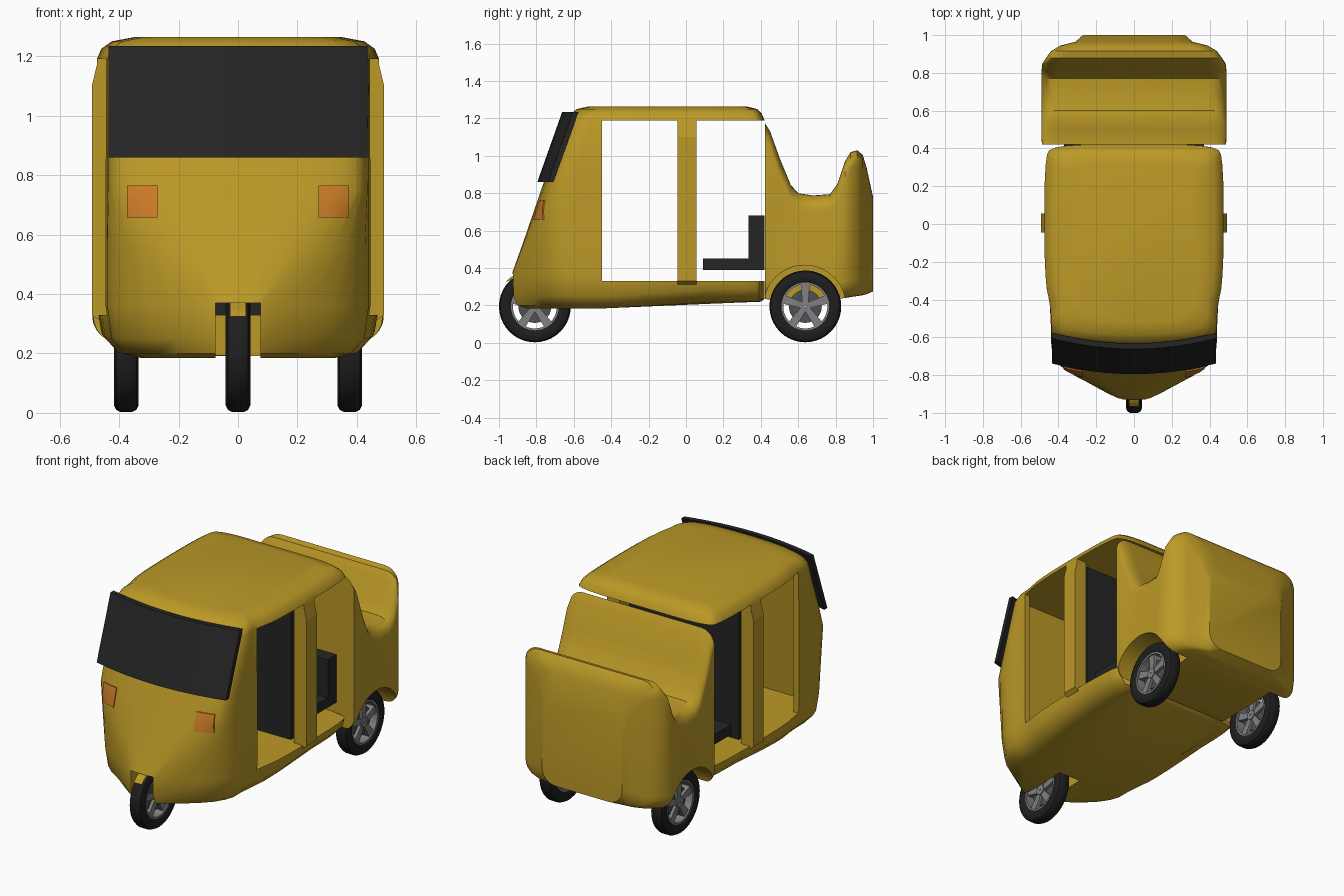
import bpy, bmesh, math
from mathutils import Vector
from mathutils.bvhtree import BVHTree

if "Cube" in bpy.data.objects:
    bpy.data.objects.remove(bpy.data.objects["Cube"])


def material(name, rgb):
    m = bpy.data.materials.new(name)
    m.use_nodes = True
    m.diffuse_color = (*rgb, 1)
    m.node_tree.nodes["Principled BSDF"].inputs["Base Color"].default_value = (*rgb, 1)
    return m


yellow = material("mustard paint", (.5, .32, .02))
black = material("black trim", (.018, .018, .018))
rubber = material("tyre rubber", (.013, .013, .013))
orange = material("orange lamp", (.6, .2, .02))
silver = material("wheel silver", (.22, .22, .23))
steel = material("dark steel", (.08, .08, .085))


def finish(name, bm, mat, smooth=True):
    bmesh.ops.recalc_face_normals(bm, faces=bm.faces)
    me = bpy.data.meshes.new(name)
    bm.to_mesh(me)
    bm.free()
    ob = bpy.data.objects.new(name, me)
    bpy.context.collection.objects.link(ob)
    me.materials.append(mat)
    if smooth:
        shade(ob)
    return ob


def select(ob):
    bpy.ops.object.select_all(action='DESELECT')
    ob.select_set(True)
    bpy.context.view_layer.objects.active = ob


def shade(ob):
    select(ob)
    bpy.ops.object.shade_smooth_by_angle(angle=math.radians(38))


def loft(bm, rings, wrap=False):
    """Skin a list of closed rings; cap the ends unless they wrap round."""
    vs = [[bm.verts.new(p) for p in r] for r in rings]
    n = len(vs[0])
    for a, b in zip(vs, vs[1:] + vs[:1] if wrap else vs[1:]):
        for i in range(n):
            j = (i + 1) % n
            bm.faces.new((a[i], a[j], b[j], b[i]))
    if not wrap:
        bm.faces.new(vs[0])
        bm.faces.new(vs[-1])


def prism(name, pts, lo, hi, mat, axis="x"):
    """Extrude a side (y,z) or front (x,z) outline along the other axis."""
    put = (lambda p, t: (t, *p)) if axis == "x" else (lambda p, t: (p[0], t, p[1]))
    bm = bmesh.new()
    loft(bm, [[put(p, t) for p in pts] for t in (lo, hi)])
    return finish(name, bm, mat, False)


def rect(a0, a1, b0, b1):
    return [(a0, b0), (a1, b0), (a1, b1), (a0, b1)]


def cut(ob, cutters):
    for c in cutters:
        mod = ob.modifiers.new("cut", 'BOOLEAN')
        mod.operation, mod.solver, mod.object = 'DIFFERENCE', 'EXACT', c
        select(ob)
        bpy.ops.object.modifier_apply(modifier=mod.name)
    for c in cutters:
        bpy.data.objects.remove(c)
    shade(ob)


def chaikin(pts, times=2):
    for _ in range(times):
        out = []
        for p, q in zip(pts, pts[1:] + pts[:1]):
            out += [p.lerp(q, .25), p.lerp(q, .75)]
        pts = out
    return pts


# Cab: stacked plan outlines, wedge nose below, flat brow above
# height, nose y, brow half width, brow y, half width, corner y, rear y
cab_levels = [
    (.185, -.88, .07, -.87, .32, -.62, .40),
    (.20, -.92, .08, -.91, .38, -.67, .42),
    (.25, -.935, .08, -.93, .425, -.71, .42),
    (.36, -.935, .09, -.93, .44, -.72, .42),
    (.55, -.87, .24, -.855, .44, -.715, .42),
    (.75, -.805, .37, -.775, .44, -.70, .42),
    (.90, -.755, .37, -.72, .44, -.66, .42),
    (1.19, -.65, .37, -.62, .44, -.56, .42),
    (1.225, -.62, .35, -.60, .425, -.53, .405),
    (1.25, -.59, .32, -.57, .39, -.49, .38),
    (1.265, -.52, .26, -.51, .31, -.43, .32),
]


def cab_ring(z, nose, bx, by, w, corner, rear):
    wide = w + .035
    half = [(bx, by), (w, corner), (w, -.45), (wide, -.28),
            (wide, rear - .08), (wide - .04, rear)]
    pts = [(0, nose)] + half + [(0, rear)] + [(-x, y) for x, y in reversed(half)]
    lift = .035 if z < .3 else 0
    return [(p.x, p.y, z + lift * min(1, max(0, (p.y + .4) / .5)))
            for p in chaikin([Vector(p) for p in pts])]


bm = bmesh.new()
loft(bm, [cab_ring(*lv) for lv in cab_levels])
tree = BVHTree.FromBMesh(bm)
cab = finish("cab_shell", bm, yellow, False)
cabin = [(-.62, .33), (-.54, 1.19), (.6, 1.19), (.6, .33)]
cut(cab, [
    prism("cut_cabin", cabin, -.41, .41, yellow),
    prism("cut_front_doors", rect(-.45, -.045, .33, 1.19), -.6, .6, yellow),
    prism("cut_rear_doors", rect(.055, .7, .33, 1.19), -.6, .6, yellow),
    prism("cut_wheel_slot", rect(-1.1, -.58, 0, .37), -.075, .075, yellow),
])

# Door pillars standing proud of the sides
pillar = [(.41, .3), (.45, .3), (.492, .33), (.492, 1.1), (.475, 1.17), (.45, 1.21), (.41, 1.21)]
for side, s in (("left", 1), ("right", -1)):
    prism(side + "_door_pillar", [(s * x, z) for x, z in pillar], -.045, .055, yellow, "y")

# Rear body: rounded cross-sections along its length
# y, half width, bottom, top
rear_levels = [
    (.422, .487, .235, 1.175), (.45, .49, .23, 1.13), (.50, .49, .23, .99),
    (.56, .49, .23, .845), (.60, .49, .23, .80), (.68, .49, .23, .788),
    (.77, .49, .235, .795), (.81, .49, .235, .85), (.85, .485, .24, .97),
    (.88, .465, .245, 1.02), (.915, .44, .25, 1.03), (.945, .39, .255, 1.005),
    (.965, .31, .26, .94), (1, .27, .275, .78),
]


def rear_ring(y, w, lo, hi, r=.09):
    pts = []
    for k, (cx, cz) in enumerate(((w - r, hi - r), (r - w, hi - r), (r - w, lo + r), (w - r, lo + r))):
        for i in range(7):
            a = math.pi / 2 * (k + i / 6)
            pts.append((cx + r * math.cos(a), y, cz + r * math.sin(a)))
    return pts


AXLE, RADIUS = .195, .192
bm = bmesh.new()
loft(bm, [rear_ring(*lv) for lv in rear_levels])
rear = finish("rear_body", bm, yellow, False)
arch = [(.635 + .22 * math.cos(a), AXLE + .22 * math.sin(a))
        for a in (i * math.tau / 40 for i in range(40))]
cut(rear, [prism("cut_arch", arch, *sorted((s * .31, s * .6)), yellow) for s in (1, -1)])

# Curved windscreen wrapped round the brow
bm = bmesh.new()
cols = [-.435 + .87 * i / 12 for i in range(13)]


def glass(x, z, back):
    return (x, -.795 + .355 * (z - .86) + .3 * x * x + back, z)


loft(bm, [[glass(x, .86, 0), glass(x, 1.235, 0), glass(x, 1.235, .03), glass(x, .86, .03)]
          for x in cols])
finish("windscreen", bm, black)

# Indicator lamps laid on the nose
for side, s in (("left", 1), ("right", -1)):
    bm = bmesh.new()
    n = 5
    rings = []
    for i in range(n):
        x = s * (.27 + .104 * i / (n - 1))
        line = []
        for j in range(n):
            z = .657 + .108 * j / (n - 1)
            y = tree.ray_cast(Vector((x, -3, z)), Vector((0, 1, 0)))[0].y
            line.append((x, y, z))
        rings.append([(x, y - .007, z) for x, y, z in line]
                     + [(x, y + .002, z) for x, y, z in reversed(line)])
    loft(bm, rings)
    finish(side + "_indicator", bm, orange)

# Cabin fittings
prism("seat_cushion", rect(.09, .42, .39, .45), -.37, .37, black)
prism("seat_back", rect(.335, .42, .45, .68), -.37, .37, black)
prism("cabin_partition", rect(-.02, .02, .33, 1.19), -.37, .37, black)
prism("front_mudguard", [(-.965, .325), (-.945, .345), (-.86, .4), (-.86, .37)], -.027, .027, yellow)


# Wheels
def lathe(bm, profile, cx, cy, steps=40):
    loft(bm, [[(cx + x, cy + r * math.cos(a), AXLE + r * math.sin(a)) for x, r in profile]
              for a in (i * math.tau / steps for i in range(steps))], True)


def tube(half, inner, outer):
    return [(-half, inner), (-half, outer), (half, outer), (half, inner)]


def wheel(name, cx, cy):
    half = [(.034, .128), (.041, .14), (.042, .168), (.034, .185), (.02, RADIUS)]
    bm = bmesh.new()
    lathe(bm, half + [(-x, r) for x, r in reversed(half)], cx, cy)
    finish(name + "_tyre", bm, rubber)
    bm = bmesh.new()
    lathe(bm, tube(.034, .118, .13), cx, cy)
    lathe(bm, tube(.032, .004, .03), cx, cy)
    for k in range(5):
        a = math.pi / 2 + k * math.tau / 5
        u, v = (math.cos(a), math.sin(a)), (-math.sin(a), math.cos(a))
        arm = [(.02, -.016), (.122, -.024), (.122, .024), (.02, .016)]
        loft(bm, [[(cx + t, cy + r * u[0] + w * v[0], AXLE + r * u[1] + w * v[1])
                   for r, w in arm] for t in (-.026, .026)])
    finish(name + "_rim", bm, silver)
    bm = bmesh.new()
    lathe(bm, tube(.008, .004, .088), cx, cy)
    finish(name + "_brake_disc", bm, steel)


wheel("front_wheel", 0, -.808)
wheel("rear_left_wheel", .376, .638)
wheel("rear_right_wheel", -.376, .638)
